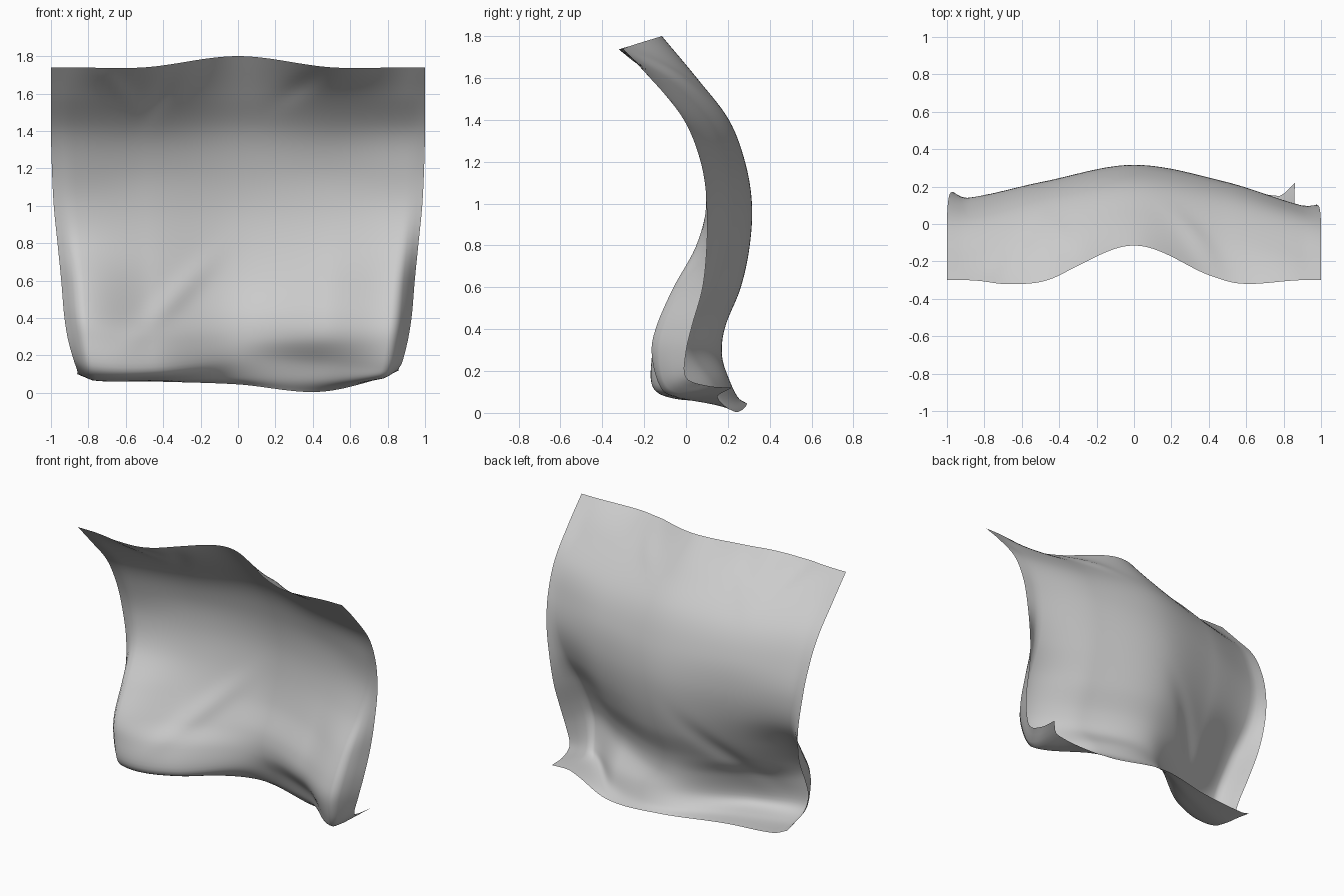
import bpy
import bmesh
import math
from mathutils import Vector

default_cube = bpy.data.objects.get("Cube")
if default_cube:
    bpy.data.objects.remove(default_cube, do_unlink=True)

STATIONS = (-1, -.9, -.5, 0, .5, .9, 1)


def section(half_width, depths, heights):
    """One horizontal line of control points across the cloth."""
    return [Vector((s * half_width, y, z)) for s, y, z in zip(STATIONS, depths, heights)]


def across(left_edge, left_side, centre, middle, side, edge):
    """Depths along a section whose two middle points match."""
    return (left_edge, left_side, middle, centre, middle, side, edge)


def spline(points, t):
    """Smooth curve through the points, t running from 0 to 1."""
    last = len(points) - 1
    i = min(int(t * last), last - 1)
    f = t * last - i
    b, c = points[i], points[i + 1]
    a = points[i - 1] if i else b * 2 - c
    d = points[i + 2] if i + 2 <= last else c * 2 - b
    return b + ((c - a) + ((a * 2 - b * 5 + c * 4 - d) + (b * 3 - a - c * 3 + d) * f) * f) * (f / 2)


def station_spline(points, x):
    """Evaluate a section at x, allowing for the uneven stations."""
    i = max(k for k in range(len(STATIONS) - 1) if STATIONS[k] <= x)
    span = STATIONS[i + 1] - STATIONS[i]
    f = (x - STATIONS[i]) / span

    def slope(k):
        lo, hi = max(k - 1, 0), min(k + 1, len(STATIONS) - 1)
        return (points[hi] - points[lo]) / (STATIONS[hi] - STATIONS[lo])

    p, q = points[i], points[i + 1]
    m, n = slope(i) * span, slope(i + 1) * span
    return p + m * f + ((q - p) * 3 - m * 2 - n) * f ** 2 + ((p - q) * 2 + m + n) * f ** 3


def fold(x, z, centre_x, centre_z, angle, length, width, height):
    """Soft elongated wrinkle, returned as a depth offset."""
    dx, dz = x - centre_x, z - centre_z
    along = dx * math.cos(angle) + dz * math.sin(angle)
    beside = dz * math.cos(angle) - dx * math.sin(angle)
    return height * math.exp(-(along / length) ** 2 - (beside / width) ** 2)


# Hanging body: height, half width, then depth at the left end, centre, middle and right end
body = (
    (1.74, 1, -.3, -.3, -.115, -.31, -.3, -.3),
    (1.59, 1, -.16, -.16, .06, -.08, -.16, -.16),
    (1.4, 1, .01, .01, .205, .11, .01, -.01),
    (1.2, .995, .11, .1, .282, .2, .08, .07),
    (1, .985, .16, .14, .315, .225, .1, .1),
    (.8, .965, .17, .11, .305, .2, .05, .1),
    (.6, .945, .13, -.02, .262, .13, -.06, .08),
    (.42, .93, .04, -.13, .19, .04, -.14, .03),
)
sections = [section(w, across(*depths), [z] * len(STATIONS)) for z, w, *depths in body]
sections[0][3].z = 1.8

# Gathered hem: front lip, underside and rear edge
sections += [
    section(.91, (-.02, -.16, -.05, .17, .03, -.165, 0), [.29] * len(STATIONS)),
    section(.88, (-.02, -.155, -.08, .19, .12, -.13, 0), (.18, .13, .12, .17, .16, .14, .17)),
    section(.86, (.06, -.04, .05, .24, .17, -.06, .1), (.12, .07, .07, .08, .06, .08, .13)),
    section(.86, (.14, .16, .2, .29, .235, .15, .22), (.1, .07, .06, .045, .005, .08, .12)),
]

WRINKLES = (
    (-.35, .5, .8, .25, .06, -.02),
    (-.4, 1.62, 1, .15, .05, .015),
    (.35, 1.65, .6, .15, .05, .015),
    (-.65, 1.64, -.8, .12, .04, -.015),
)

COLUMNS, ROWS = 64, 72
bm = bmesh.new()
grid = []
for r in range(ROWS + 1):
    line = []
    for c in range(COLUMNS + 1):
        x = 2 * c / COLUMNS - 1
        p = spline([station_spline(s, x) for s in sections], r / ROWS)
        p.y += sum(fold(p.x, p.z, *w) for w in WRINKLES)
        p.z = max(p.z, 0)
        line.append(bm.verts.new(p))
    grid.append(line)

for upper, lower in zip(grid, grid[1:]):
    for c in range(COLUMNS):
        bm.faces.new((lower[c], lower[c + 1], upper[c + 1], upper[c]))

mesh = bpy.data.meshes.new("draped_cloth")
bm.to_mesh(mesh)
bm.free()
cloth = bpy.data.objects.new("draped_cloth", mesh)
bpy.context.collection.objects.link(cloth)
mesh.shade_smooth()

# Plain grey fabric
grey = bpy.data.materials.new("grey_fabric")
grey.use_nodes = True
colour = (.6, .6, .6, 1)
grey.diffuse_color = colour
grey.node_tree.nodes["Principled BSDF"].inputs["Base Color"].default_value = colour
mesh.materials.append(grey)
